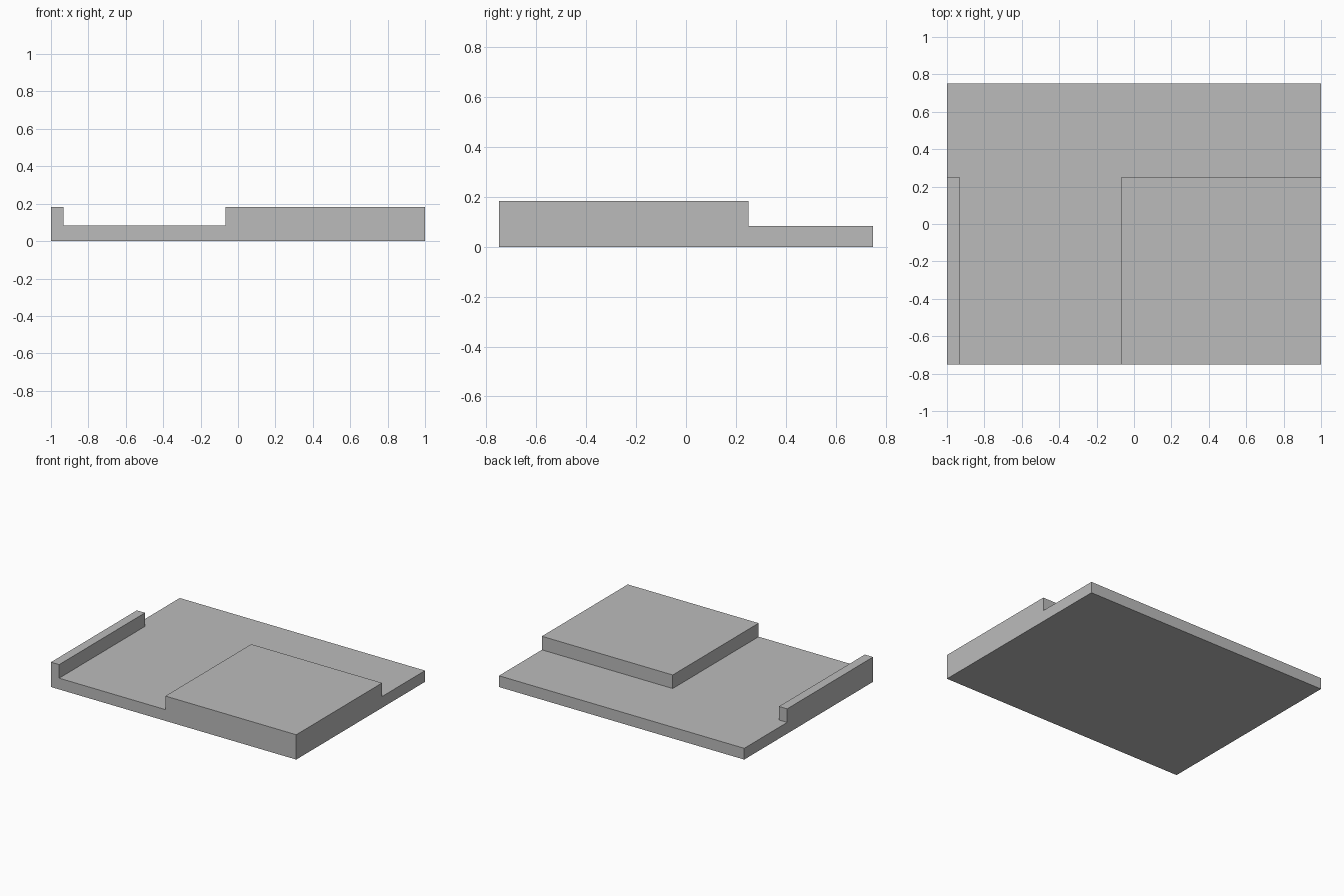
import bpy
import bmesh
from mathutils import Matrix, Vector

cube = bpy.data.objects.get("Cube")
if cube:
    bpy.data.objects.remove(cube, do_unlink=True)

SLAB, TOP = 0.083, 0.183        # slab height, raised height
RAIL_X, BLOCK_X, STEP_Y = -0.933, -0.067, 0.25

grey = bpy.data.materials.new("plain grey")
grey.use_nodes = True
colour = (0.5, 0.5, 0.5, 1.0)
grey.diffuse_color = colour
grey.node_tree.nodes["Principled BSDF"].inputs["Base Color"].default_value = colour

# Flat slab
bm = bmesh.new()
bmesh.ops.create_cube(bm, size=1, matrix=Matrix.Translation((0, 0, SLAB / 2))
                      @ Matrix.Diagonal((2, 1.5, SLAB, 1)))

# Score the slab along the edges of the raised areas
for point, normal in (((RAIL_X, 0, 0), (1, 0, 0)),
                      ((BLOCK_X, 0, 0), (1, 0, 0)),
                      ((0, STEP_Y, 0), (0, 1, 0))):
    bmesh.ops.bisect_plane(bm, geom=bm.verts[:] + bm.edges[:] + bm.faces[:],
                           plane_co=point, plane_no=normal)


def is_raised(face):
    c = face.calc_center_median()
    return face.normal.z > 0.9 and c.y < STEP_Y and not RAIL_X < c.x < BLOCK_X


# Raise the narrow side rail and the broad corner block
bm.normal_update()
for face in [f for f in bm.faces if is_raised(f)]:
    new = bmesh.ops.extrude_face_region(bm, geom=[face])["geom"]
    bmesh.ops.translate(bm, vec=Vector((0, 0, TOP - SLAB)),
                        verts=[v for v in new if isinstance(v, bmesh.types.BMVert)])
    if face.is_valid:
        bmesh.ops.delete(bm, geom=[face], context='FACES_ONLY')

# Merge coplanar faces into clean flat sides
bmesh.ops.recalc_face_normals(bm, faces=bm.faces[:])
bmesh.ops.dissolve_limit(bm, angle_limit=0.01, verts=bm.verts[:], edges=bm.edges[:])

mesh = bpy.data.meshes.new("stepped_slab")
bm.to_mesh(mesh)
bm.free()
mesh.materials.append(grey)
bpy.context.collection.objects.link(bpy.data.objects.new("stepped_slab", mesh))
